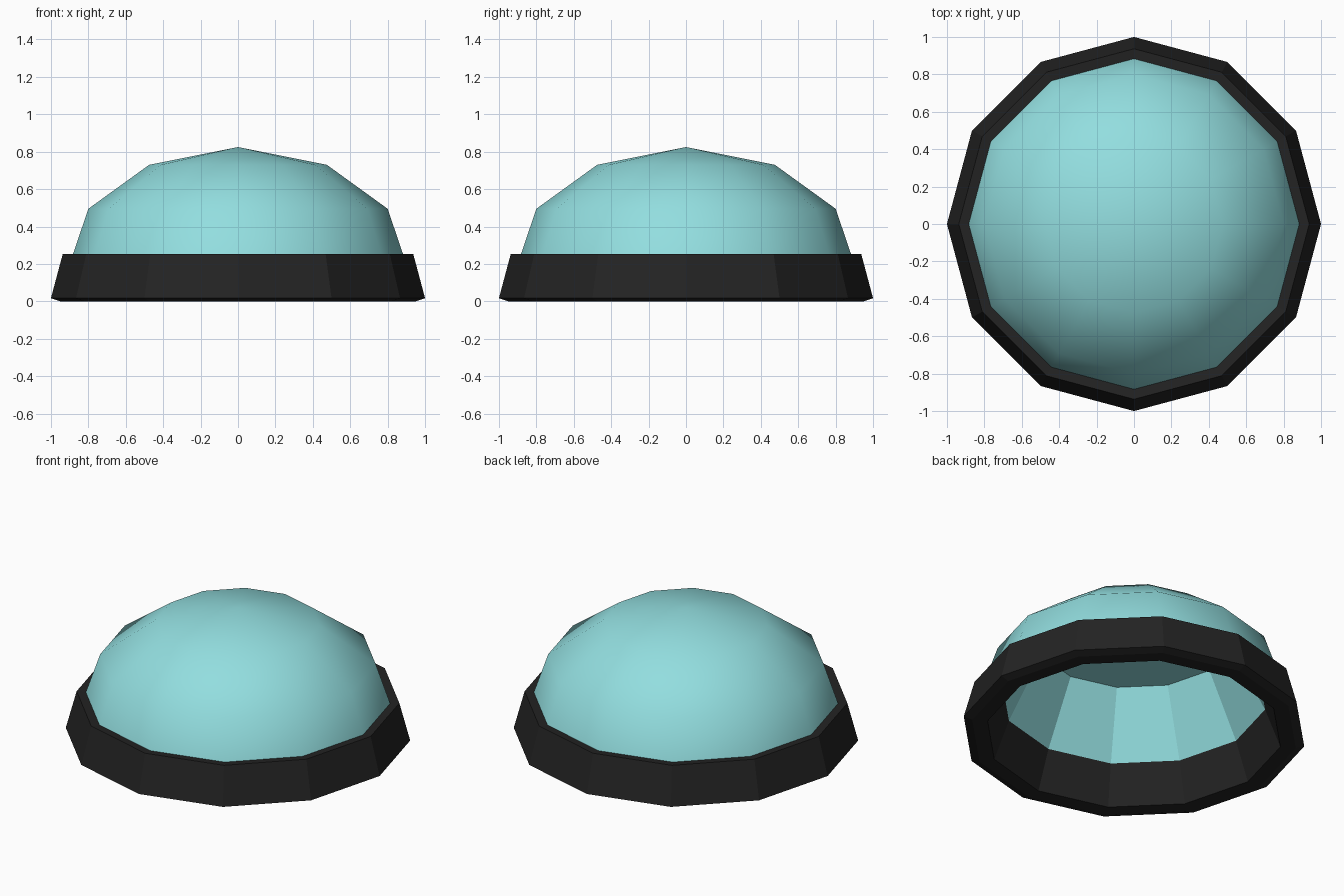
import bpy, bmesh, math

if "Cube" in bpy.data.objects:
    bpy.data.objects.remove(bpy.data.objects["Cube"])

SIDES = 12


def material(name, rgb):
    m = bpy.data.materials.new(name)
    m.diffuse_color = (*rgb, 1)
    m.use_nodes = True
    m.node_tree.nodes["Principled BSDF"].inputs["Base Color"].default_value = m.diffuse_color
    return m


def lathe(name, profile, mat, closed=False, smooth=False):
    """Turn an (r, z) profile around the z axis; r = 0 makes a pole."""
    bm = bmesh.new()
    rings = []
    for r, z in profile:
        if r == 0:
            rings.append([bm.verts.new((0, 0, z))] * SIDES)
        else:
            rings.append([bm.verts.new((r * math.cos(math.tau * i / SIDES),
                                        r * math.sin(math.tau * i / SIDES), z))
                          for i in range(SIDES)])
    pairs = list(zip(rings, rings[1:]))
    if closed:
        pairs.append((rings[-1], rings[0]))
    for a, b in pairs:
        for i in range(SIDES):
            j = (i + 1) % SIDES
            # dict drops the repeated pole vertex
            face = bm.faces.new(list(dict.fromkeys((a[i], a[j], b[j], b[i]))))
            face.smooth = smooth
    me = bpy.data.meshes.new(name)
    bm.to_mesh(me)
    bm.free()
    me.materials.append(mat)
    ob = bpy.data.objects.new(name, me)
    bpy.context.collection.objects.link(ob)
    return ob


black = material("black", (0.017, 0.017, 0.017))
teal = material("teal", (0.29, 0.73, 0.74))

# Base ring, flat shaded, with a tapered inner wall
lathe("base_ring", [(0.86, 0), (0.95, 0), (1.0, 0.017), (0.937, 0.253), (0.77, 0.24)],
      black, closed=True)

# Smooth outer dome
lathe("dome", [(0.885, 0.245), (0.80, 0.495), (0.475, 0.73), (0, 0.825)], teal, smooth=True)

# Faceted inner lining with a flat ceiling, facing inwards
lathe("dome_lining", [(0, 0.635), (0.57, 0.635), (0.77, 0.24)], teal)
